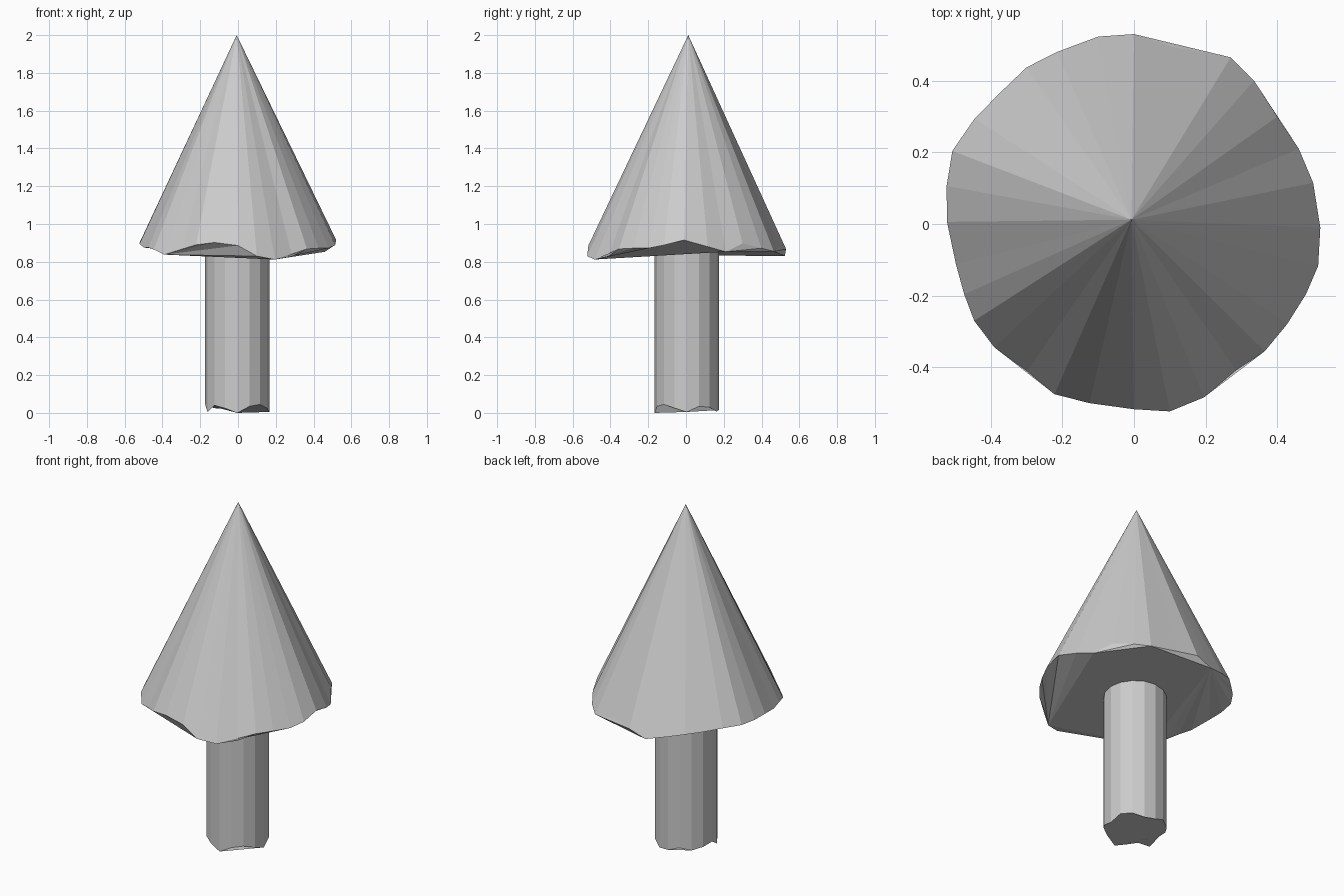
import bpy
import math


def make_object(name, verts, faces):
    mesh = bpy.data.meshes.new(name)
    mesh.from_pydata(verts, [], faces)
    mesh.update()
    obj = bpy.data.objects.new(name, mesh)
    bpy.context.collection.objects.link(obj)
    return obj


# Foliage: ragged rim, counter-clockwise from +x, fanned to the tip
rim = [
    (.52, -.01, .915), (.50, .115, .88), (.46, .21, .853), (.40, .30, .897),
    (.335, .40, .872), (.27, .465, .855), (.105, .495, .88), (0, .53, .867),
    (-.10, .523, .83), (-.215, .48, .857), (-.30, .437, .877), (-.37, .37, .885),
    (-.445, .294, .898), (-.507, .204, .9), (-.523, .106, .897), (-.522, .006, .895),
    (-.497, -.112, .875), (-.474, -.196, .875), (-.446, -.27, .865),
    (-.39, -.344, .838), (-.298, -.411, .865), (-.222, -.475, .89),
    (-.124, -.50, .902), (0, -.517, .886), (.10, -.523, .83), (.195, -.484, .812),
    (.287, -.411, .828), (.365, -.355, .868), (.427, -.28, .872),
    (.48, -.196, .872), (.514, -.117, .888),
]
n = len(rim)
faces = [(i, (i + 1) % n, n) for i in range(n)]

# Underside: flat middle between the lowest rim points, plus raised outer flaps
low = [2, 5, 8, 19, 25]
faces.append(tuple(reversed(low)))
for a, b in zip(low, low[1:] + low[:1]):
    arc = [(a + k) % n for k in range((b - a) % n + 1)]
    faces += [(arc[0], arc[k + 1], arc[k]) for k in range(1, len(arc) - 1)]
make_object("foliage", rim + [(-.007, .012, 2.0)], faces)

# Trunk: low-poly cylinder with a ragged foot, top tucked under the foliage
foot = [.01, .04, .035, .012, .02, .045, .03, .04,
        .05, .01, .045, .03, .005, .04, .05, .03]
m = len(foot)
ring = [(-.004 + .17 * math.cos(math.tau * i / m),
         .004 + .17 * math.sin(math.tau * i / m)) for i in range(m)]
verts = [(x, y, z - .005) for (x, y), z in zip(ring, foot)]
verts += [(x, y, .88) for x, y in ring]
faces = [(i, (i + 1) % m, m + (i + 1) % m, m + i) for i in range(m)]
faces += [tuple(range(m - 1, -1, -1)), tuple(range(m, 2 * m))]
make_object("trunk", verts, faces)
